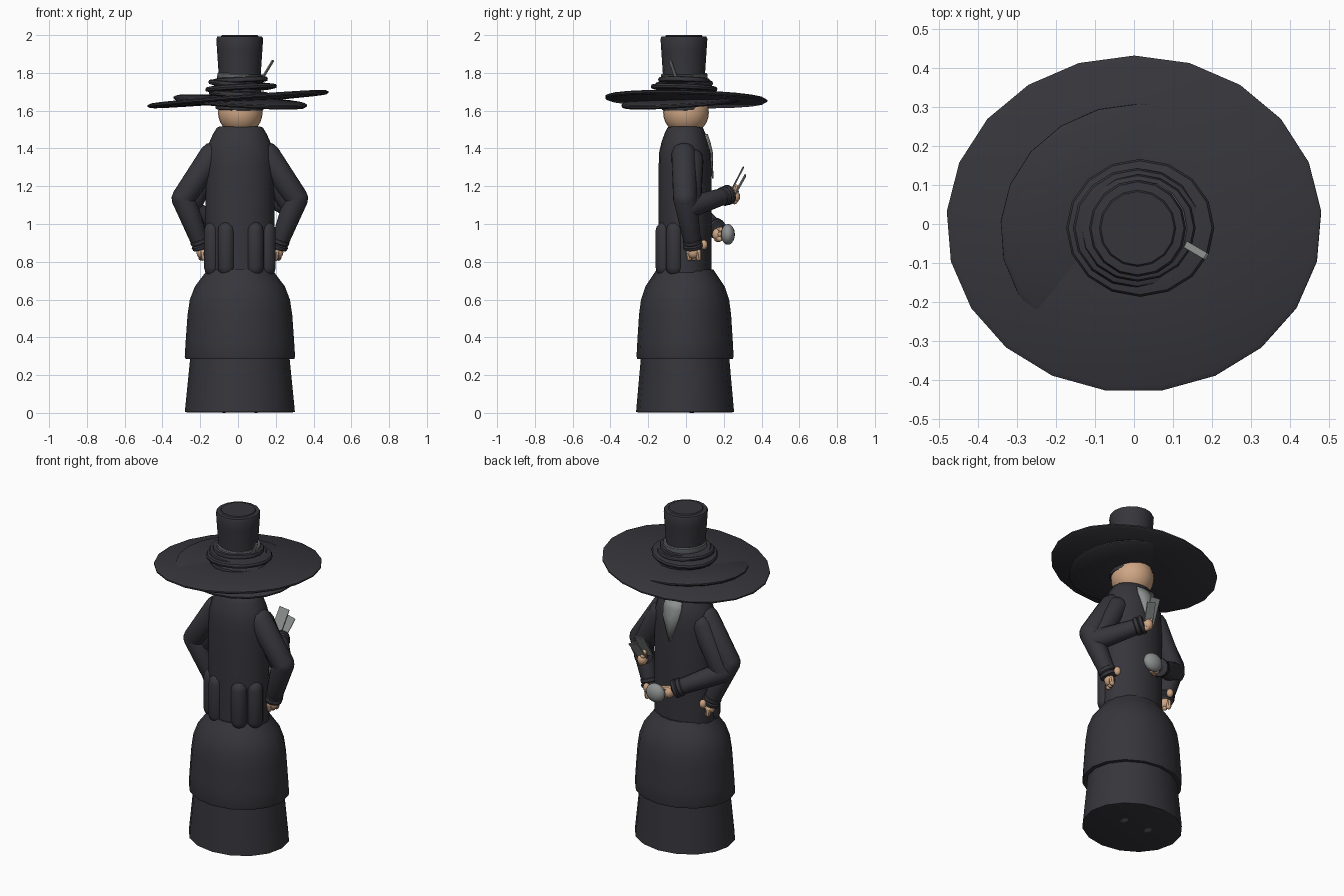
import bpy, bmesh, math
from mathutils import Vector, Matrix, Euler

if "Cube" in bpy.data.objects:
    bpy.data.objects.remove(bpy.data.objects["Cube"])


def material(name, rgb):
    m = bpy.data.materials.new(name)
    m.diffuse_color = (*rgb, 1)
    m.use_nodes = True
    m.node_tree.nodes["Principled BSDF"].inputs["Base Color"].default_value = m.diffuse_color
    return m


DARK = material("charcoal cloth", (0.036, 0.036, 0.044))
SKIN = material("skin", (0.62, 0.38, 0.23))
SILVER = material("silver grey", (0.27, 0.28, 0.28))
BAND = material("band grey", (0.13, 0.135, 0.14))


def finish(name, bm, mat, matrix=Matrix(), angle=40):
    bmesh.ops.recalc_face_normals(bm, faces=bm.faces)
    me = bpy.data.meshes.new(name)
    bm.to_mesh(me)
    bm.free()
    me.materials.append(mat)
    ob = bpy.data.objects.new(name, me)
    ob.matrix_world = matrix
    bpy.context.collection.objects.link(ob)
    bpy.ops.object.select_all(action='DESELECT')
    ob.select_set(True)
    bpy.context.view_layer.objects.active = ob
    bpy.ops.object.shade_smooth_by_angle(angle=math.radians(angle))
    return ob


def lathe(name, profile, mat, loc=(0, 0, 0), rot=(0, 0, 0), sides=16, sy=1.0):
    """Spin (radius, height) pairs about z, capped at both ends."""
    bm = bmesh.new()
    rings = []
    for r, z in profile:
        rings.append([bm.verts.new((r * math.sin(2 * math.pi * i / sides),
                                    sy * r * math.cos(2 * math.pi * i / sides), z))
                      for i in range(sides)])
    for a, b in zip(rings, rings[1:]):
        for i in range(sides):
            j = (i + 1) % sides
            bm.faces.new((a[i], a[j], b[j], b[i]))
    bm.faces.new(rings[0])
    bm.faces.new(rings[-1])
    q = rot if not isinstance(rot, tuple) else Euler(rot).to_quaternion()
    return finish(name, bm, mat, Matrix.LocRotScale(Vector(loc), q, None))


def capsule(name, a, b, ra, rb, mat, sides=14):
    a, b = Vector(a), Vector(b)
    length = (b - a).length
    arcs = [math.radians(d) for d in (5, 30, 60, 90)]
    prof = [(ra * math.sin(t), -ra * math.cos(t)) for t in arcs]
    prof += [(rb * math.sin(t), length + rb * math.cos(t)) for t in reversed(arcs)]
    return lathe(name, prof, mat, a, (b - a).to_track_quat('Z', 'Y'), sides)


def ball(name, loc, scale, mat, seg=16):
    bm = bmesh.new()
    bmesh.ops.create_uvsphere(bm, u_segments=seg, v_segments=seg // 2 + 2, radius=1)
    bmesh.ops.scale(bm, vec=scale, verts=bm.verts)
    return finish(name, bm, mat, Matrix.Translation(loc), 60)


def plate(name, loc, size, rot, mat):
    bm = bmesh.new()
    bmesh.ops.create_cube(bm, size=1)
    bmesh.ops.scale(bm, vec=size, verts=bm.verts)
    return finish(name, bm, mat, Matrix.LocRotScale(Vector(loc), Euler(rot), None))


CX, CY = 0.01, -0.005

# Skirt in two tiers, and shoe soles just visible underneath
lathe("lower_skirt", [(0.28, 0.003), (0.291, 0.006), (0.29, 0.02), (0.262, 0.30)], DARK,
      (CX, CY, 0), sy=0.89)
lathe("upper_skirt", [(0.255, 0.285), (0.288, 0.285), (0.292, 0.30), (0.287, 0.38),
                      (0.277, 0.52), (0.265, 0.60), (0.238, 0.67), (0.20, 0.72),
                      (0.17, 0.76)], DARK, (CX, CY, 0), sy=0.88)
for x in (-0.075, 0.095):
    ball("shoe_sole", (x, 0.03, 0.02), (0.035, 0.05, 0.02), BAND)

# Coat body with rounded shoulders
lathe("coat", [(0.182, 0.70), (0.182, 1.0), (0.182, 1.30), (0.178, 1.38), (0.163, 1.43),
               (0.143, 1.475), (0.122, 1.51), (0.105, 1.517)], DARK,
      (CX, CY, 0), sides=20, sy=0.77)

# Rounded coat tails around the waist
for x, y in ((-0.062, -0.115), (0.09, -0.115), (-0.135, -0.06), (0.155, -0.06)):
    capsule("coat_tail", (x, y, 0.77), (x, y, 0.965), 0.046, 0.046, DARK)

# Shirt front: triangle plate curving over the chest
bm = bmesh.new()
rows = []
for z, w in ((1.475, 0.055), (1.43, 0.06), (1.38, 0.052), (1.24, 0.004)):
    r = {1.475: 0.143, 1.43: 0.163, 1.38: 0.178, 1.24: 0.182}[z]
    rows.append([bm.verts.new((CX + w * k, CY + 0.006 + 0.77 * math.sqrt(r * r - (w * k) ** 2), z))
                 for k in (-1, 0, 1)])
for a, b in zip(rows, rows[1:]):
    for i in range(2):
        bm.faces.new((a[i], a[i + 1], b[i + 1], b[i]))
shirt = finish("shirt_front", bm, SILVER)
solid = shirt.modifiers.new("thickness", 'SOLIDIFY')
solid.thickness = 0.008
solid.offset = 0


def cuff(a, b, r):
    a, b = Vector(a), Vector(b)
    lathe("cuff", [(r * 0.85, -0.025), (r, -0.018), (r, 0.0), (r * 0.9, 0.005),
                   (r * 1.05, 0.012), (r * 1.0, 0.028), (r * 0.8, 0.032)], DARK,
          b, (b - a).to_track_quat('Z', 'Y'), 12)


def hand(palm, direction, spread):
    """Palm with three stubby fingers."""
    palm, d, s = Vector(palm), Vector(direction).normalized(), Vector(spread)
    ball("palm", palm, (0.03, 0.032, 0.034), SKIN, 12)
    for k in (-1, 0, 1):
        p = palm + s * k * 0.024
        capsule("finger", p, p + d * 0.03, 0.017, 0.015, SKIN, 8)


# Hanging pair of arms, mirrored about the body centre
for s in (-1, 1):
    sh, el, wr = [(CX + s * x, y, z) for x, y, z in
                  ((0.145, -0.01, 1.365), (0.298, -0.005, 1.135), (0.21, 0.035, 0.90))]
    capsule("upper_arm", sh, el, 0.068, 0.064, DARK)
    capsule("forearm", el, wr, 0.064, 0.046, DARK)
    cuff(el, wr, 0.05)
    hand((CX + s * 0.20, 0.04, 0.85), (0.1 * -s, 0.1, -1), (0.3 * s, 1, 0))
    ball("thumb", (CX + s * 0.19, 0.095, 0.89), (0.02, 0.02, 0.026), SKIN, 10)

# Forward pair of arms, one raised and one across the waist
for s, el, wr in ((1, (0.285, 0.02, 1.09), (0.14, 0.21, 1.15)),
                  (-1, (-0.265, 0.03, 1.08), (-0.06, 0.155, 0.98))):
    capsule("front_upper_arm", (CX + s * 0.14, 0.03, 1.34), el, 0.063, 0.06, DARK)
    capsule("front_forearm", el, wr, 0.06, 0.044, DARK)
    cuff(el, wr, 0.052)
hand((0.115, 0.255, 1.145), (-0.3, 0.3, 0.8), (0.3, 0.1, -1))
hand((-0.005, 0.17, 0.945), (1, 0.5, 0), (0, 0.2, 1))

# Held items: two flat cards and a rounded pouch
plate("card", (0.095, 0.27, 1.235), (0.065, 0.006, 0.15), (-0.48, 0.1, 0), SILVER)
plate("card", (0.125, 0.285, 1.205), (0.06, 0.006, 0.12), (-0.5, 0.25, 0), SILVER)
ball("pouch", (0.05, 0.222, 0.945), (0.06, 0.037, 0.055), SILVER)

# Head
ball("head", (0.012, 0.0, 1.59), (0.118, 0.121, 0.118), SKIN, 24)

# Wide brim and a smaller brim tilted through it
rim = [(0.97, -0.012), (1.0, -0.004), (1.0, 0.004), (0.97, 0.011)]
lathe("wide_brim", [(0.12, -0.016)] + [(0.482 * r, z) for r, z in rim] + [(0.12, 0.016)],
      DARK, (0, 0, 1.662), (-0.023, -0.078, 0), 21, 0.895)
lathe("small_brim", [(0.12, -0.018)] + [(0.355 * r, z) for r, z in rim] + [(0.12, 0.018)],
      DARK, (0.012, -0.018, 1.647), (0.065, 0.06, 0), 21, 0.92)

# Stacked folds around the hat base, inside band and grey band
for r, z, x, rx, ry in ((0.128, 1.617, 0.008, 0.02, 0.03), (0.165, 1.69, 0.01, 0.03, 0.05),
                        (0.19, 1.722, 0.016, -0.04, -0.05), (0.165, 1.742, 0.008, 0.03, 0.07),
                        (0.148, 1.762, 0.01, -0.03, -0.05)):
    lathe("hat_fold", [(r * 0.85, -0.016), (r * 0.98, -0.011), (r, 0), (r * 0.97, 0.01),
                       (r * 0.8, 0.016)], DARK, (x, -0.01, z), (rx, ry, 0), 16, 0.93)
lathe("hat_band", [(0.121, -0.017), (0.123, -0.012), (0.123, 0.012), (0.118, 0.017)], BAND,
      (0.013, -0.01, 1.78), (0.02, 0.05, 0), 16)

# Crown with a slightly raised top
lathe("hat_crown", [(0.112, 1.66), (0.112, 1.80), (0.12, 1.92), (0.124, 1.98), (0.119, 1.992),
                    (0.098, 1.994), (0.094, 2.0)], DARK, (0.009, -0.011, 0), sides=16)

# Pin in the hat band
lean = Vector((0.06, -0.035, 0.10))
start = Vector((0.125, -0.048, 1.765))
pin = plate("hat_pin", start + lean / 2, (0.018, 0.007, lean.length), (0, 0, 0), SILVER)
pin.matrix_world = Matrix.LocRotScale(start + lean / 2, lean.to_track_quat('Z', 'Y'), None)
